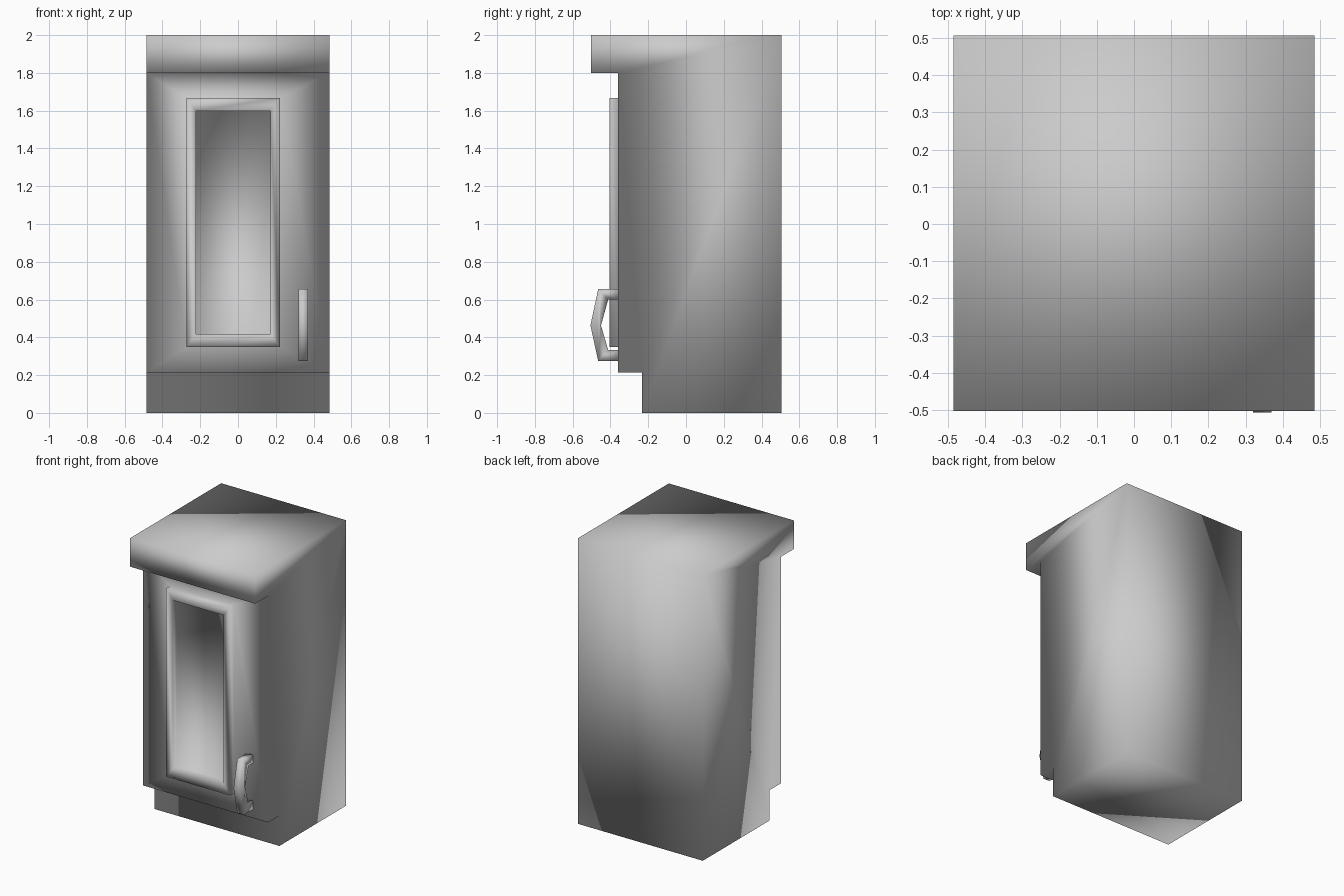
import bpy, bmesh

if "Cube" in bpy.data.objects:
    bpy.data.objects.remove(bpy.data.objects["Cube"])


def prism(name, profile, x0, x1):
    """Extrude a closed (y, z) profile along x."""
    bm = bmesh.new()
    face = bm.faces.new([bm.verts.new((x0, y, z)) for y, z in profile])
    res = bmesh.ops.extrude_face_region(bm, geom=[face], use_keep_orig=True)
    verts = [g for g in res["geom"] if isinstance(g, bmesh.types.BMVert)]
    bmesh.ops.translate(bm, verts=verts, vec=(x1 - x0, 0, 0))
    bmesh.ops.recalc_face_normals(bm, faces=bm.faces)
    return name, bm


def finish(name, bm):
    """Turn the bmesh into a smooth-shaded object."""
    bmesh.ops.recalc_face_normals(bm, faces=bm.faces)
    for f in bm.faces:
        f.smooth = True
    mesh = bpy.data.meshes.new(name)
    bm.to_mesh(mesh)
    bm.free()
    bpy.context.collection.objects.link(bpy.data.objects.new(name, mesh))


def inset_to(bm, face, x0, x1, z0, z1, y):
    """Inset a front face and snap its new corners to a rectangle."""
    bmesh.ops.inset_individual(bm, faces=[face], thickness=0.01)
    c = face.calc_center_median()
    for v in face.verts:
        v.co = (x1 if v.co.x > c.x else x0, y, z1 if v.co.z > c.z else z0)


# Cabinet body: overhanging counter, door front and recessed toe kick
FRONT, RAISED = -0.36, -0.405
name, bm = prism("cabinet_body", [
    (-0.502, 2.0), (-0.502, 1.8), (FRONT, 1.8), (FRONT, 0.213),
    (-0.234, 0.213), (-0.234, 0.0), (0.506, 0.0), (0.506, 2.0)], -0.485, 0.485)

# Raised door frame around a sunken panel
door = next(f for f in bm.faces
            if all(abs(v.co.y - FRONT) < 1e-4 for v in f.verts))
outer = (-0.273, 0.222, 0.348, 1.668)
inner = (-0.223, 0.172, 0.418, 1.598)
for rect, y in ((outer, FRONT), (outer, RAISED), (inner, RAISED), (inner, FRONT)):
    inset_to(bm, door, *rect, y)
finish(name, bm)

# Bent bar handle
finish(*prism("door_handle", [
    (FRONT, 0.655), (-0.465, 0.655), (-0.506, 0.463), (-0.465, 0.275),
    (FRONT, 0.275), (FRONT, 0.333), (-0.412, 0.333), (-0.450, 0.463),
    (-0.412, 0.600), (FRONT, 0.600)], 0.32, 0.37))
